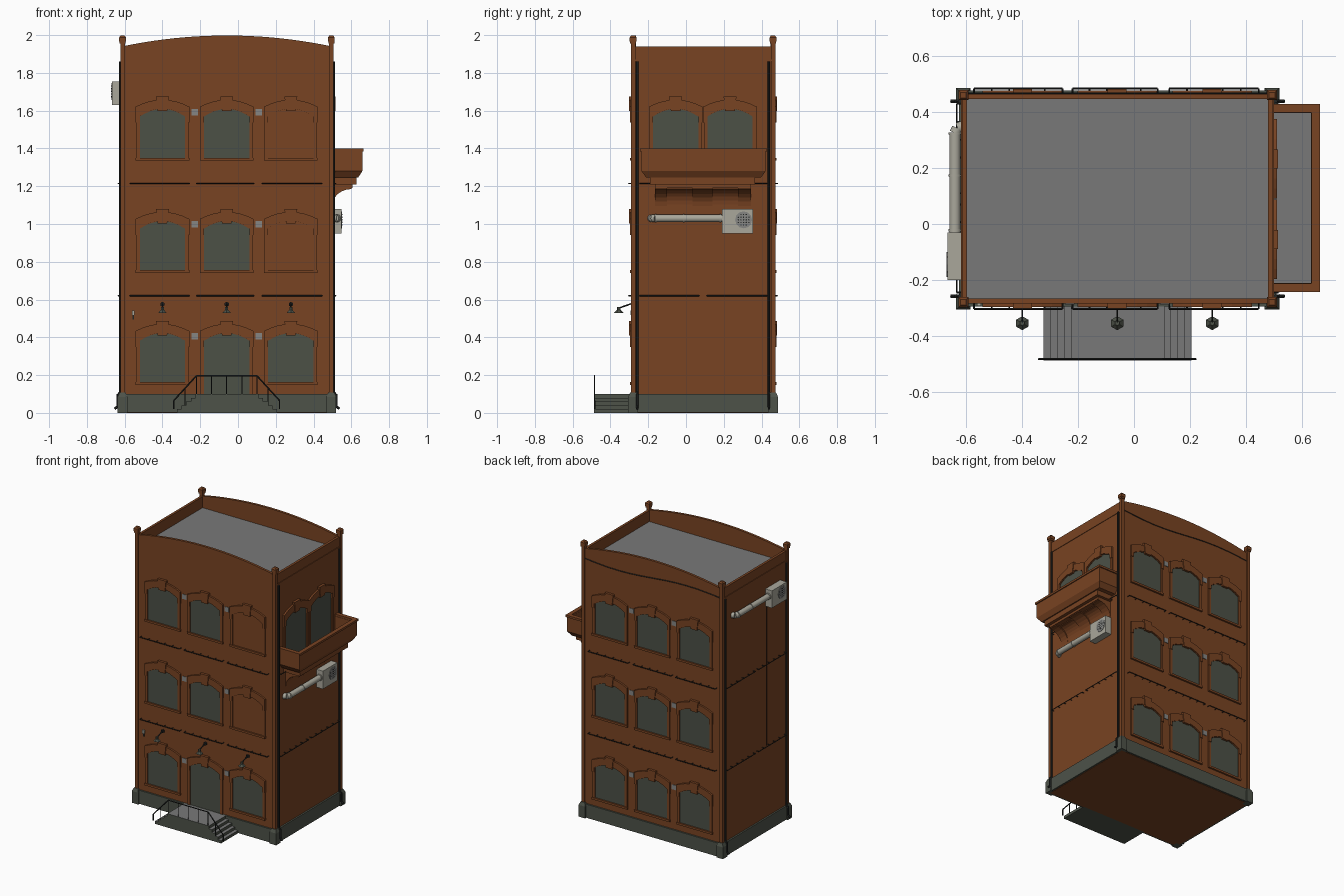
import bpy, bmesh, math
from mathutils import Vector, Matrix

if "Cube" in bpy.data.objects:
    bpy.data.objects.remove(bpy.data.objects["Cube"])

def mat(name, rgb):
    m = bpy.data.materials.new(name)
    m.diffuse_color = (*rgb, 1)
    m.use_nodes = True
    m.node_tree.nodes["Principled BSDF"].inputs["Base Color"].default_value = m.diffuse_color
    return m

BRICK = mat("brick brown", (0.19, 0.056, 0.016))
STONE = mat("plinth grey green", (0.075, 0.085, 0.066))
GLASS = mat("window green grey", (0.072, 0.082, 0.062))
GREY = mat("roof grey", (0.19, 0.19, 0.19))
METAL = mat("dark metal", (0.017, 0.019, 0.018))
CREAM = mat("unit cream grey", (0.40, 0.39, 0.33))
VENT = mat("vent grey", (0.24, 0.24, 0.23))

X0, X1, Y0, Y1 = -0.615, 0.498, -0.284, 0.465   # outer wall planes
CX, CY = (X0 + X1) / 2, (Y0 + Y1) / 2
parts = {}

def part(name, *mats):
    if name not in parts:
        parts[name] = (bmesh.new(), mats)
    return parts[name][0]

# wall-space mapping: u along the wall, d outward, z up
WALL = {"front": lambda u, d, z: (u, Y0 - d, z), "back": lambda u, d, z: (u, Y1 + d, z),
        "right": lambda u, d, z: (X1 + d, u, z), "left": lambda u, d, z: (X0 - d, u, z)}

def box(bm, x0, x1, y0, y1, z0, z1, inset=0.0):
    lo = [bm.verts.new(p) for p in ((x0, y0, z0), (x1, y0, z0), (x1, y1, z0), (x0, y1, z0))]
    i = inset
    hi = [bm.verts.new(p) for p in ((x0+i, y0+i, z1), (x1-i, y0+i, z1), (x1-i, y1-i, z1), (x0+i, y1-i, z1))]
    bm.faces.new(lo[::-1]); bm.faces.new(hi)
    for k in range(4):
        bm.faces.new((lo[k], lo[(k+1) % 4], hi[(k+1) % 4], hi[k]))

def prism(bm, pts, d0, d1, f):
    a = [bm.verts.new(f(u, d0, z)) for u, z in pts]
    b = [bm.verts.new(f(u, d1, z)) for u, z in pts]
    bm.faces.new(a[::-1]); bm.faces.new(b)
    for k in range(len(pts)):
        j = (k + 1) % len(pts)
        bm.faces.new((a[k], a[j], b[j], b[k]))

def band(bm, outer, inner, d, f):
    for k in range(len(outer) - 1):
        prism(bm, [outer[k], outer[k+1], inner[k+1], inner[k]], -0.002, d, f)

def tube(bm, a, b, r, n=6, r2=None):
    a, b = Vector(a), Vector(b)
    q = (b - a).to_track_quat('Z', 'Y').to_matrix().to_4x4()
    bmesh.ops.create_cone(bm, cap_ends=True, segments=n, radius1=r, radius2=r if r2 is None else r2,
                          depth=(b - a).length, matrix=Matrix.Translation((a + b) / 2) @ q)

def arch(u, hw, z0, spring, rise, n=8):
    top = [(u + hw * t, spring + rise * (1 - t * t)) for t in (-1 + 2 * k / n for k in range(n + 1))]
    return [(u - hw, z0)] + top + [(u + hw, z0)]

# windows: pane, jambs, arched hood, keystone and sill
def window(side, u, b, bottom=None, blind=False):
    f = WALL[side]
    z0 = b if bottom is None else bottom
    inner, outer = arch(u, 0.12, z0, b + 0.222, 0.04), arch(u, 0.139, z0, b + 0.272, 0.037)
    pane = part("blind_window_panels", BRICK) if blind else part("window_panes", GLASS)
    prism(pane, inner, -0.002, 0.002, f)
    bm = part("window_surrounds", BRICK)
    band(bm, outer, inner, 0.008, f)
    band(bm, arch(u, 0.142, b + 0.19, b + 0.274, 0.037), arch(u, 0.121, b + 0.19, b + 0.224, 0.04), 0.013, f)
    prism(bm, [(u-0.025, b+0.25), (u+0.025, b+0.25), (u+0.034, b+0.327), (u-0.034, b+0.327)], -0.002, 0.018, f)
    if bottom is None:
        prism(bm, [(u-0.142, b-0.012), (u+0.142, b-0.012), (u+0.142, b+0.003), (u-0.142, b+0.003)], -0.002, 0.013, f)

COLS, ROWS = (-0.40, -0.06, 0.28), (0.16, 0.753, 1.347)
for side in ("front", "back"):
    for r, b in enumerate(ROWS):
        for c, u in enumerate(COLS):
            door = side == "front" and r == 0 and c == 1
            window(side, u, b, 0.1 if door else None, side == "front" and c == 2 and r > 0)
        # small wall vents between the windows
        for u in (-0.23, 0.11):
            prism(part("wall_vents", VENT), [(u-.017, b+.228), (u+.017, b+.228), (u+.017, b+.262), (u-.017, b+.262)],
                  -0.002, 0.004, WALL[side])
for u in (-0.055, 0.233):
    window("right", u, ROWS[2], 1.27)

# body with grey roof, parapets with arched front and back
box(part("building_body", BRICK, GREY), X0, X1, Y0, Y1, 0, 1.86)
T = 0.018
bm = part("parapet", BRICK)
box(bm, X0, X0 + T, Y0, Y1, 1.859, 1.94)
box(bm, X1 - T, X1, Y0, Y1, 1.859, 1.94)
gable = [(X0, 1.859)] + [(CX + t * (X1 - CX), 1.94 + 0.058 * (1 - t * t)) for t in (k / 10 - 1 for k in range(21))] + [(X1, 1.859)]
for side in ("front", "back"):
    prism(bm, gable, -T, 0, WALL[side])
for side in ("left", "right"):
    prism(bm, [(Y0, 1.862), (Y1, 1.862), (Y1, 1.872), (Y0, 1.872)], -0.002, 0.004, WALL[side])

# plinth between corner blocks, pilasters and caps
bm = part("plinth", STONE)
for x in ((X0 - 0.012, X0 + 0.01), (X1 - 0.01, X1 + 0.012)):
    box(bm, *x, Y0, Y1, 0.002, 0.1)
for y in ((Y0 - 0.012, Y0 + 0.01), (Y1 - 0.01, Y1 + 0.012)):
    box(bm, X0, X1, *y, 0.002, 0.1)
for x, sx in ((X0, -1), (X1, 1)):
    for y, sy in ((Y0, -1), (Y1, 1)):
        px, py = x - sx * 0.004, y - sy * 0.004
        def block(bm, h, z0, z1, i=0.0):
            box(bm, px - h, px + h, py - h, py + h, z0, z1, i)
        block(part("plinth", STONE), 0.026, 0, 0.085)
        block(part("plinth", STONE), 0.026, 0.085, 0.108, 0.01)
        p = part("corner_pilasters", BRICK)
        block(p, 0.012, 0.1, 1.965)
        block(p, 0.016, 1.955, 1.967)
        block(p, 0.018, 1.967, 1.988)
        block(p, 0.018, 1.988, 1.998, 0.008)
        # downpipe on the side wall with kicked-out foot
        d = part("downpipes", METAL)
        wx, wy = x + sx * 0.009, y - sy * 0.026
        tube(d, (wx, wy, 0.1), (wx, wy, 1.86), 0.007)
        tube(d, (wx, wy, 0.11), (wx + sx * 0.013, wy, 0.09), 0.007)
        tube(d, (wx + sx * 0.013, wy, 0.1), (wx + sx * 0.013, wy, 0.03), 0.007)
        tube(d, (wx + sx * 0.011, wy, 0.035), (wx + sx * 0.03, wy, 0.022), 0.007)

# rails on short pegs at each floor line
bm = part("floor_line_rails", METAL)
LONG, SHORT = ((-0.573, -0.256), (-0.22, 0.085), (0.126, 0.446)), ((-0.245, 0.07), (0.11, 0.43))
for side, spans in (("front", LONG), ("back", LONG), ("left", SHORT), ("right", SHORT)):
    f = WALL[side]
    for z in (0.62, 1.215):
        for a, b in spans:
            tube(bm, f(a, 0.02, z), f(b, 0.02, z), 0.003, 4)
            for k in range(6):
                u = a + (b - a) * k / 5
                tube(bm, f(u, -0.002, z), f(u, 0.02, z), 0.003, 4)

# hanging wires
bm = part("wires", METAL)
tube(bm, (X0 - 0.004, -0.04, 0.62), (X0 - 0.004, -0.04, 1.65), 0.003, 4)
wire = [(X0 + (X1 - X0) * k / 12, Y1 + 0.003, 1.875 + 0.018 * math.sin(math.tau * k / 12)) for k in range(13)]
for a, b in zip(wire, wire[1:]):
    tube(bm, a, b, 0.003, 4)

# balcony: walls, rim, floor, stepped underside and curved brackets
bm = part("balcony", BRICK)
def ring(x1, y0, y1, z0, z1, t):
    box(bm, x1 - t, x1, y0, y1, z0, z1)
    box(bm, X1 - 0.005, x1 - t, y0, y0 + t, z0, z1)
    box(bm, X1 - 0.005, x1 - t, y1 - t, y1, z0, z1)
ring(0.658, -0.236, 0.422, 1.28, 1.386, 0.024)
ring(0.665, -0.243, 0.43, 1.385, 1.4, 0.03)
taper = [bm.verts.new(p) for p in ((X1, -0.21, 1.245), (0.636, -0.21, 1.245), (0.636, 0.396, 1.245), (X1, 0.396, 1.245),
                                   (X1, -0.236, 1.28), (0.658, -0.236, 1.28), (0.658, 0.422, 1.28), (X1, 0.422, 1.28))]
for q in ((0, 1, 2, 3), (4, 5, 6, 7), (0, 1, 5, 4), (1, 2, 6, 5), (2, 3, 7, 6), (3, 0, 4, 7)):
    bm.faces.new([taper[i] for i in q])
box(bm, X1 - 0.005, 0.628, -0.19, 0.365, 1.208, 1.246)
box(bm, X1 - 0.005, 0.605, -0.165, 0.345, 1.19, 1.209)
box(part("balcony_floor", GREY), X1, 0.634, -0.212, 0.398, 1.279, 1.284)
for y0, y1, s in ((-0.165, -0.1, 1), (-0.1, 0.035, .7), (0.035, 0.14, 1), (0.14, 0.275, .7), (0.275, 0.345, 1)):
    arc = [(0.102 * s * (1 - math.cos(a)), 1.095 + 0.03 * (1 - s) + (0.09 - 0.03 * (1 - s)) * math.sin(a))
           for a in (math.pi / 2 * k / 6 for k in range(7))]
    prism(part("balcony_brackets", BRICK), [(-0.005, 1.19), (-0.005, arc[0][1])] + arc + [(0.102 * s, 1.19)],
          y0, y1, lambda u, d, z: (X1 + u, d, z))

# air units with fan disc and bent duct
def air_unit(side, u0, u1, z0, z1, end, fan_u, depth):
    f = WALL[side]
    prism(part("air_units", CREAM), [(u0, z0), (u1, z0), (u1, z1), (u0, z1)], -0.002, depth, f)
    uz = z0 + 0.08
    tube(part("fan_discs", VENT), f(fan_u, depth - 0.002, uz - 0.008), f(fan_u, depth + 0.003, uz - 0.008), 0.045, 12)
    for i in range(-2, 3):
        for j in range(-2, 3):
            if abs(i) + abs(j) < 4:
                p = (fan_u + i * 0.014, uz - 0.008 + j * 0.014)
                tube(part("fan_holes", METAL), f(p[0], depth, p[1]), f(p[0], depth + 0.004, p[1]), 0.004, 5)
    duct = part("ducts", CREAM)
    near = u0 if abs(end - u0) < abs(end - u1) else u1
    s = 1 if end > near else -1
    path = [(near - s * 0.01, 0.026), (end - s * 0.045, 0.026), (end - s * 0.027, 0.017), (end - s * 0.02, -0.004)]
    for a, b in zip(path, path[1:]):
        tube(duct, f(a[0], a[1], uz), f(b[0], b[1], uz), 0.02, 12)
    for c in (near + s * 0.004, (near + end) / 2, end - s * 0.05):
        tube(duct, f(c, 0.026, uz), f(c + s * 0.008, 0.026, uz), 0.023, 12)
air_unit("right", 0.19, 0.355, 0.95, 1.08, -0.205, 0.305, 0.05)
air_unit("left", -0.2, -0.03, 1.63, 1.755, 0.37, -0.145, 0.053)

# double-sided entrance stair with front railing
half = [(0.265 - 0.0245 * k, 0.02 * (k + j)) for k in range(5) for j in (0, 1)]
prof = [(CX + x, z) for x, z in half] + [(CX - x, z) for x, z in half[::-1]]
prism(part("entrance_stairs", STONE, GREY), prof, -0.005, 0.204, WALL["front"])
bm = part("stair_railing", METAL)
ry = -0.484
rail = [(-0.34, 0.02), (-0.34, 0.065), (-0.22, 0.197), (0.1, 0.197), (0.22, 0.065), (0.22, 0.02)]
for a, b in zip(rail, rail[1:]):
    tube(bm, (a[0], ry, a[1]), (b[0], ry, b[1]), 0.004)
for u in (-0.22, -0.14, -0.06, 0.02, 0.1):
    tube(bm, (u, ry, 0.09), (u, ry, 0.197), 0.003)
for u in (-0.28, 0.16):
    tube(bm, (u, ry, 0.03), (u, ry, 0.131), 0.003)

# wall lamps over the ground floor
for u in COLS:
    bm = part("lamp_arms", METAL)
    tube(bm, (u, Y0 + 0.002, 0.575), (u, Y0 - 0.008, 0.575), 0.013)
    tube(bm, (u, Y0, 0.58), (u, -0.355, 0.555), 0.004)
    bm = part("lamp_shades", STONE)
    tube(bm, (u, -0.355, 0.53), (u, -0.355, 0.545), 0.025, 6, 0.01)
    tube(bm, (u, -0.355, 0.545), (u, -0.355, 0.56), 0.009)

# door buzzer
box(part("buzzer", CREAM), -0.562, -0.548, Y0 - 0.01, Y0 + 0.002, 0.518, 0.542)
box(part("buzzer_base", METAL), -0.559, -0.551, Y0 - 0.006, Y0 + 0.002, 0.495, 0.518)

# turn the collected parts into objects
for name, (bm, mats) in parts.items():
    bmesh.ops.recalc_face_normals(bm, faces=bm.faces)
    if len(mats) > 1:
        for face in bm.faces:
            face.material_index = 1 if face.normal.z > 0.9 else 0
    me = bpy.data.meshes.new(name)
    bm.to_mesh(me)
    bm.free()
    for m in mats:
        me.materials.append(m)
    ob = bpy.data.objects.new(name, me)
    bpy.context.collection.objects.link(ob)
    if name in ("ducts", "downpipes"):
        bpy.context.view_layer.objects.active = ob
        ob.select_set(True)
        bpy.ops.object.shade_smooth_by_angle(angle=math.radians(40))
        ob.select_set(False)
